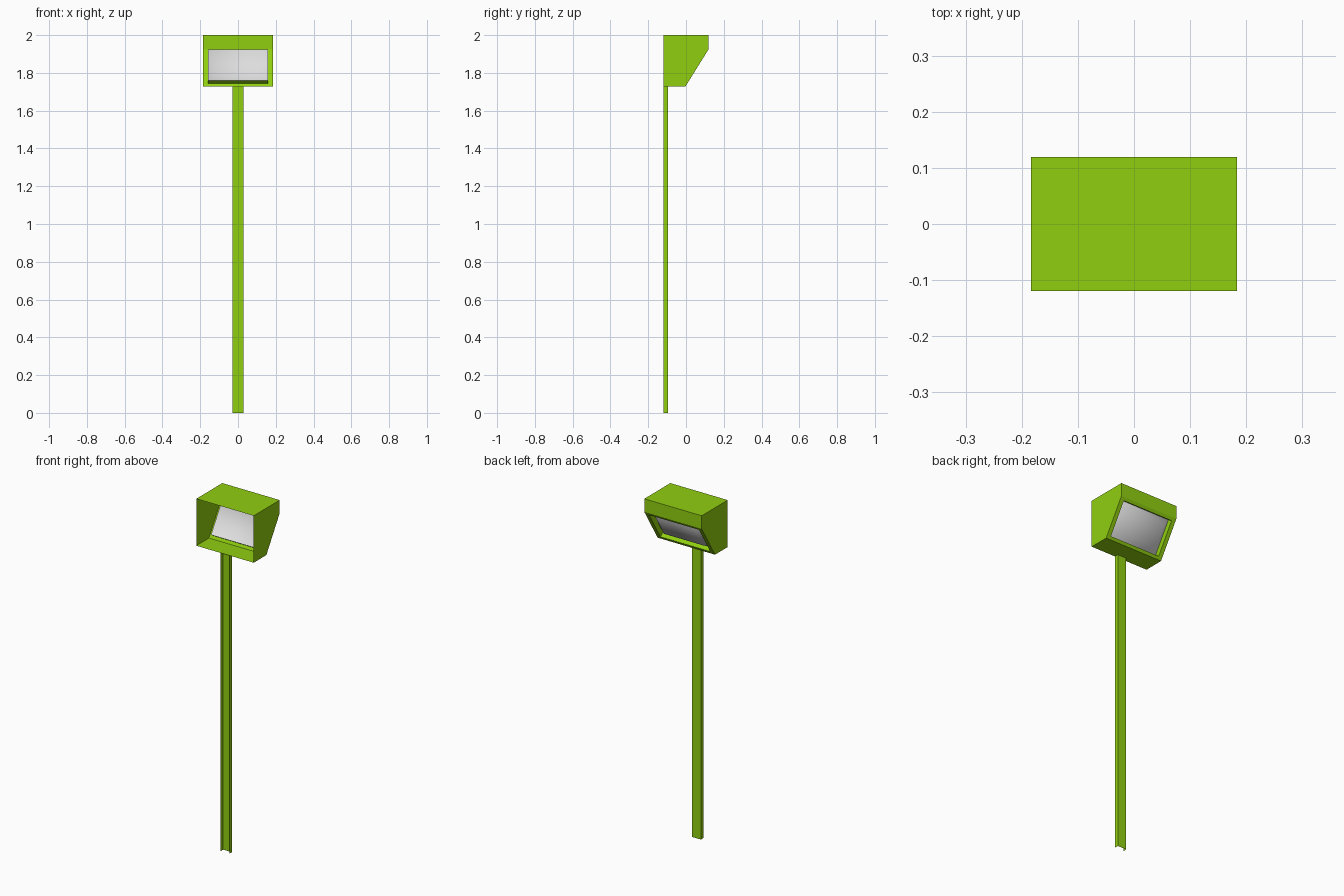
import bpy
import bmesh
from mathutils import Vector

if "Cube" in bpy.data.objects:
    bpy.data.objects.remove(bpy.data.objects["Cube"])


def material(name, color):
    mat = bpy.data.materials.new(name)
    mat.use_nodes = True
    mat.diffuse_color = color
    mat.node_tree.nodes["Principled BSDF"].inputs["Base Color"].default_value = color
    return mat


green = material("lime green", (0.28, 0.62, 0.005, 1))
grey = material("light grey", (0.72, 0.72, 0.72, 1))


def finish(name, bm, mat, smooth=False):
    mesh = bpy.data.meshes.new(name)
    for face in bm.faces:
        face.smooth = smooth
    bm.to_mesh(mesh)
    bm.free()
    mesh.materials.append(mat)
    obj = bpy.data.objects.new(name, mesh)
    bpy.context.collection.objects.link(obj)
    return obj


def bridge(bm, ring_a, ring_b):
    """Join two four-sided rings with quads."""
    for i in range(4):
        j = (i + 1) % 4
        bm.faces.new((ring_a[i], ring_a[j], ring_b[j], ring_b[i]))


# Shared dimensions: half width, half depth, sloped face
W, D = 0.184, 0.119
FLOOR, FOLD, TOP = 1.728, 1.924, 2.0
low, high = Vector((0, -0.003, FLOOR)), Vector((0, D, FOLD))
up = (high - low).normalized()
out = Vector((0, up.z, -up.y))
length = (high - low).length


def slope_ring(bm, half_width, bottom, top, depth):
    """Rectangle parallel to the sloped face, sunk into the hood by depth."""
    corners = ((-1, bottom), (1, bottom), (1, top), (-1, top))
    return [bm.verts.new(low + up * u - out * depth + Vector((s * half_width, 0, 0)))
            for s, u in corners]


# Folded sheet hood, open at the front
bm = bmesh.new()
profile = [(-D, FLOOR), (low.y, FLOOR), (D, FOLD), (D, TOP), (-D, TOP)]
left, right = [[bm.verts.new((x, y, z)) for y, z in profile] for x in (W, -W)]
bm.faces.new(left)
bm.faces.new(right[::-1])
for i in (0, 2, 3):
    bm.faces.new((left[i], right[i], right[i + 1], left[i + 1]))

# Window frame with a rim folded inwards on the sloped face
MARGIN_X, MARGIN, RECESS = 0.16, 0.018, 0.03
outer = [right[1], left[1], left[2], right[2]]
edge = slope_ring(bm, MARGIN_X, MARGIN, length - MARGIN, 0)
rim = slope_ring(bm, MARGIN_X, MARGIN, length - MARGIN, RECESS)
bridge(bm, outer, edge)
bridge(bm, edge, rim)
finish("hood", bm, green)

# Lamp lens: shallow frustum bulging out of the recess
bm = bmesh.new()
BEVEL = 0.032
base = slope_ring(bm, MARGIN_X, MARGIN, length - MARGIN, RECESS)
crown = slope_ring(bm, MARGIN_X - BEVEL, MARGIN + BEVEL, length - MARGIN - BEVEL, 0.006)
bridge(bm, base, crown)
bm.faces.new(crown)
finish("lens", bm, grey, smooth=True)

# Channel post: flat web with two flanges towards the front
bm = bmesh.new()
section = [(-0.028, -D), (-0.028, -0.096), (0.028, -0.096), (0.028, -D)]
foot, head = [[bm.verts.new((x, y, z)) for x, y in section] for z in (0, FLOOR)]
for i in range(3):
    bm.faces.new((foot[i + 1], foot[i], head[i], head[i + 1]))
finish("post", bm, green)
